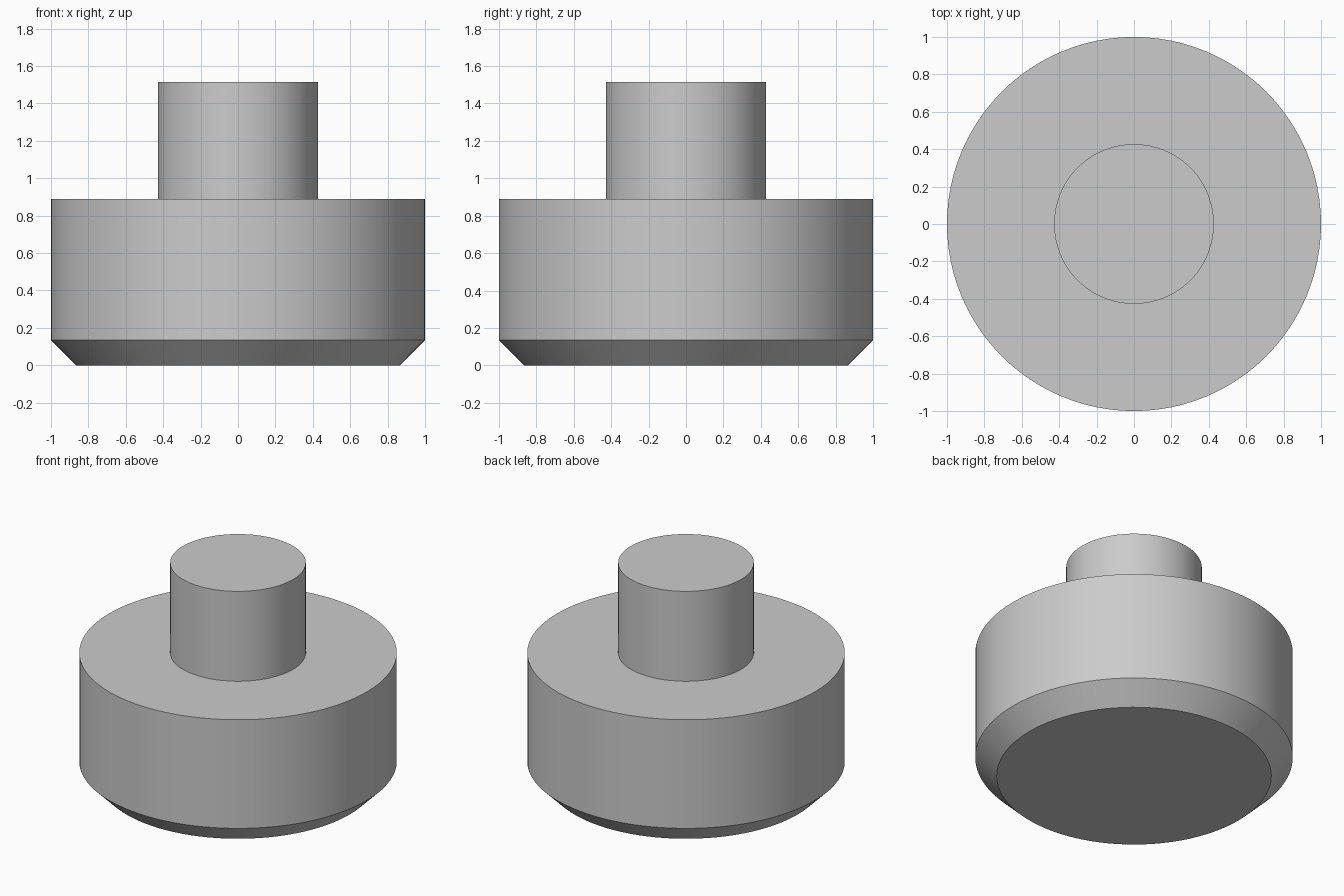
import bpy
import bmesh
import math

SEGMENTS = 96

# Remove the default cube
cube = bpy.data.objects.get("Cube")
if cube:
    bpy.data.objects.remove(cube, do_unlink=True)

# Single plain grey
grey = bpy.data.materials.new("plain_grey")
grey.use_nodes = True
colour = (0.6, 0.6, 0.6, 1.0)
grey.diffuse_color = colour
grey.node_tree.nodes["Principled BSDF"].inputs["Base Color"].default_value = colour


def turned_part(name, profile):
    """Revolve (radius, height) points around z and cap both ends."""
    bm = bmesh.new()
    rings = []
    for radius, height in profile:
        ring = []
        for i in range(SEGMENTS):
            a = math.tau * i / SEGMENTS
            ring.append(bm.verts.new((radius * math.cos(a), radius * math.sin(a), height)))
        rings.append(ring)
    for low, high in zip(rings, rings[1:]):
        for i in range(SEGMENTS):
            j = (i + 1) % SEGMENTS
            bm.faces.new((low[i], low[j], high[j], high[i]))
    bm.faces.new(rings[0][::-1])
    bm.faces.new(rings[-1])
    bmesh.ops.recalc_face_normals(bm, faces=bm.faces)
    mesh = bpy.data.meshes.new(name)
    bm.to_mesh(mesh)
    bm.free()
    mesh.materials.append(grey)
    obj = bpy.data.objects.new(name, mesh)
    bpy.context.collection.objects.link(obj)
    # Smooth walls, crisp rims
    bpy.ops.object.select_all(action="DESELECT")
    obj.select_set(True)
    bpy.context.view_layer.objects.active = obj
    bpy.ops.object.shade_smooth_by_angle(angle=math.radians(30))
    return obj


# One turned piece: chamfered foot, wide body, flat shoulder, narrow stem
turned_part("stepped_plug", [
    (0.865, 0.0),
    (1.0, 0.135),
    (1.0, 0.89),
    (0.427, 0.89),
    (0.427, 1.515),
])
